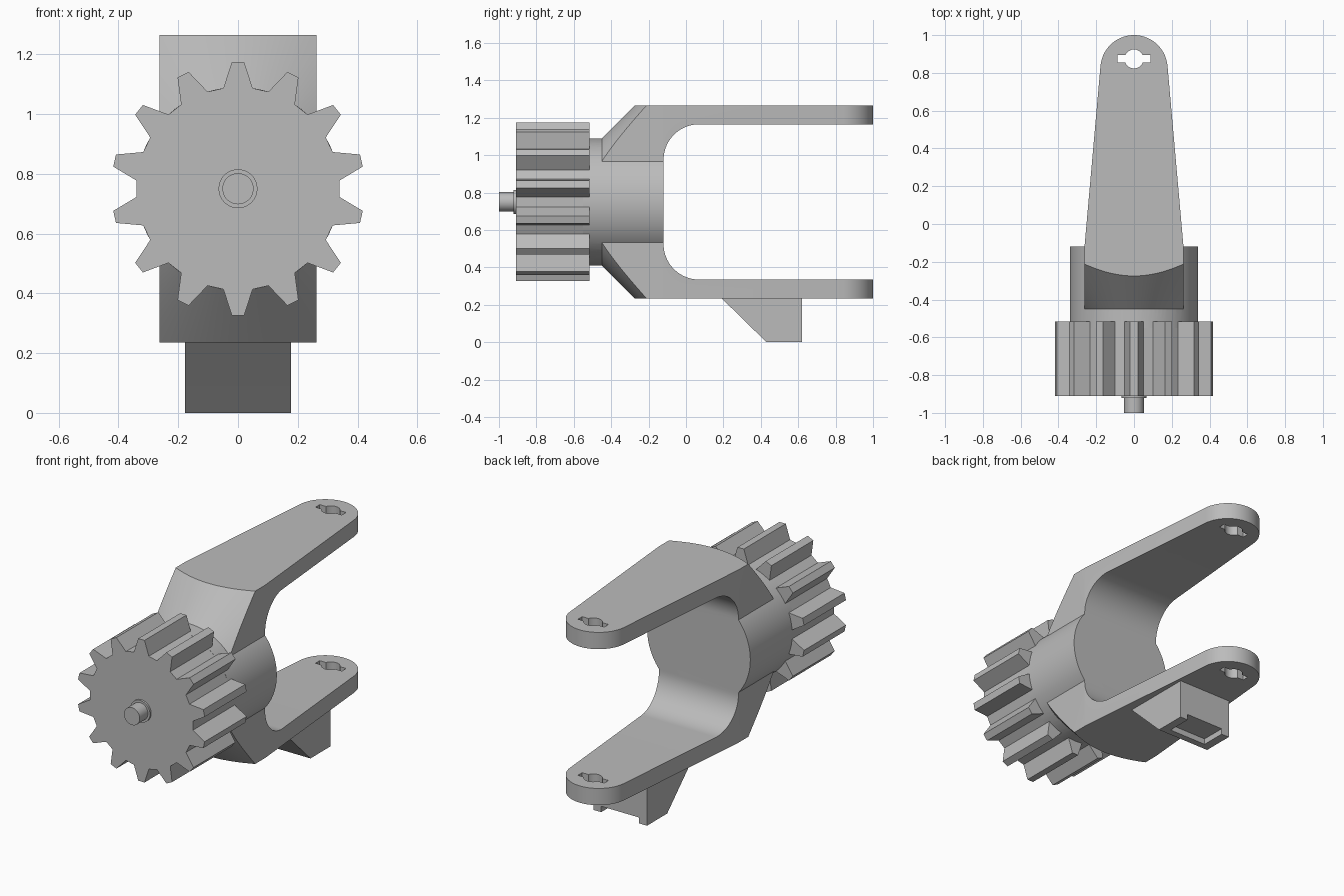
import bpy, bmesh
from math import sin, cos, pi, radians

if "Cube" in bpy.data.objects:
    bpy.data.objects.remove(bpy.data.objects["Cube"], do_unlink=True)

grey = bpy.data.materials.new("plain grey")
grey.use_nodes = True
grey.diffuse_color = (0.5, 0.5, 0.5, 1)
grey.node_tree.nodes["Principled BSDF"].inputs["Base Color"].default_value = (0.5, 0.5, 0.5, 1)

AXIS_Z = 0.75    # height of the gear axis


def loft(name, rings):
    """Close a solid through matching rings of 3D points."""
    bm = bmesh.new()
    loops = [[bm.verts.new(p) for p in ring] for ring in rings]
    for a, b in zip(loops, loops[1:]):
        for i in range(len(a)):
            j = (i + 1) % len(a)
            bm.faces.new((a[i], a[j], b[j], b[i]))
    bm.faces.new(loops[0])
    bm.faces.new(loops[-1])
    bmesh.ops.recalc_face_normals(bm, faces=bm.faces)
    mesh = bpy.data.meshes.new(name)
    bm.to_mesh(mesh)
    bm.free()
    mesh.materials.append(grey)
    ob = bpy.data.objects.new(name, mesh)
    bpy.context.collection.objects.link(ob)
    return ob


def prism(name, outline, axis, lo, hi):
    place = {"x": lambda u, v, t: (t, u, v),
             "y": lambda u, v, t: (u, t, v),
             "z": lambda u, v, t: (u, v, t)}[axis]
    return loft(name, [[place(u, v, t) for u, v in outline] for t in (lo, hi)])


def arc(cx, cy, r, start, end, n):
    return [(cx + r * cos(radians(start + (end - start) * i / n)),
             cy + r * sin(radians(start + (end - start) * i / n))) for i in range(n + 1)]


def circle(cx, cy, r, n=64):
    return arc(cx, cy, r, 0, 360, n)[:-1]


def boolean(ob, other, operation):
    """Bake a boolean into the object and drop the tool."""
    mod = ob.modifiers.new(operation, "BOOLEAN")
    mod.operation, mod.solver, mod.object = operation, "EXACT", other
    bpy.context.view_layer.update()
    depsgraph = bpy.context.evaluated_depsgraph_get()
    mesh = bpy.data.meshes.new_from_object(ob.evaluated_get(depsgraph))
    ob.modifiers.clear()
    ob.data = mesh
    bpy.data.objects.remove(other, do_unlink=True)


# Fork: tapered plan outline, trimmed by a cone about the gear axis
plan = [(-0.262, -0.12), (-0.262, -0.45), (0.262, -0.45), (0.262, -0.12)]
plan += arc(0, 0.822, 0.178, 5, 175, 32)
fork = prism("fork_body", plan, "z", 0.235, 1.265)
cone = loft("cone_trim", [[(x, y, z) for x, z in circle(0, AXIS_Z, r, 128)]
                          for y, r in ((-0.5, 0.29), (1.1, 1.89))])
boolean(fork, cone, "INTERSECT")

# Round barrel joined to the fork
barrel = prism("barrel", circle(0, AXIS_Z, 0.34, 96), "y", -0.55, -0.1)
boolean(fork, barrel, "UNION")

# Opening between the arms with rounded inner corners
opening = [(1.2, 0.335)] + arc(0.07, 0.525, 0.19, 270, 180, 20)
opening += arc(0.07, 0.975, 0.19, 180, 90, 20) + [(1.2, 1.165)]
boolean(fork, prism("opening_cut", opening, "x", -0.6, 0.6), "DIFFERENCE")

# Keyed pin holes through both arms
hole_y, key, bore = 0.874, 0.02, 0.05
dip = math_angle = 180 * 0.1309 / 1 
keyhole = [(0.087, -key), (0.087, key)] + arc(0, 0, bore, 23.6, 156.4, 20)
keyhole += [(-0.087, key), (-0.087, -key)] + arc(0, 0, bore, 203.6, 336.4, 20)
keyhole = [(x, y + hole_y) for x, y in keyhole]
boolean(fork, prism("hole_cut", keyhole, "z", 0.1, 1.4), "DIFFERENCE")

# Gear: fourteen tapered teeth
teeth = 14
profile = []
for i in range(teeth):
    middle = pi / 2 + i * 2 * pi / teeth
    for r, half in ((0.34, -8.3), (0.424, -2.8), (0.424, 2.8), (0.34, 8.3)):
        a = middle + radians(half)
        profile.append((r * cos(a), AXIS_Z + r * sin(a)))
gear = prism("gear", profile, "y", -0.91, -0.515)

# Shaft stub and its collar
collar = prism("shaft_collar", circle(0, AXIS_Z, 0.065), "y", -0.922, -0.9)
shaft = prism("shaft_stub", circle(0, AXIS_Z, 0.052), "y", -1, -0.9)

# Wedge block under the lower arm, with a shallow channel open to the back
wedge = [(0.19, 0.24), (0.19, 0.235), (0.425, 0.005), (0.43, 0), (0.62, 0), (0.62, 0.24)]
block = prism("lower_block", wedge, "x", -0.177, 0.177)
channel = prism("channel_cut", [(-0.125, 0.47), (0.125, 0.47), (0.125, 0.7), (-0.125, 0.7)],
                "z", -0.1, 0.035)
boolean(block, channel, "DIFFERENCE")

# Smooth round surfaces, keep hard edges
bpy.ops.object.select_all(action="DESELECT")
for ob in (fork, gear, collar, shaft, block):
    ob.select_set(True)
bpy.context.view_layer.objects.active = fork
bpy.ops.object.shade_smooth_by_angle(angle=radians(20))
